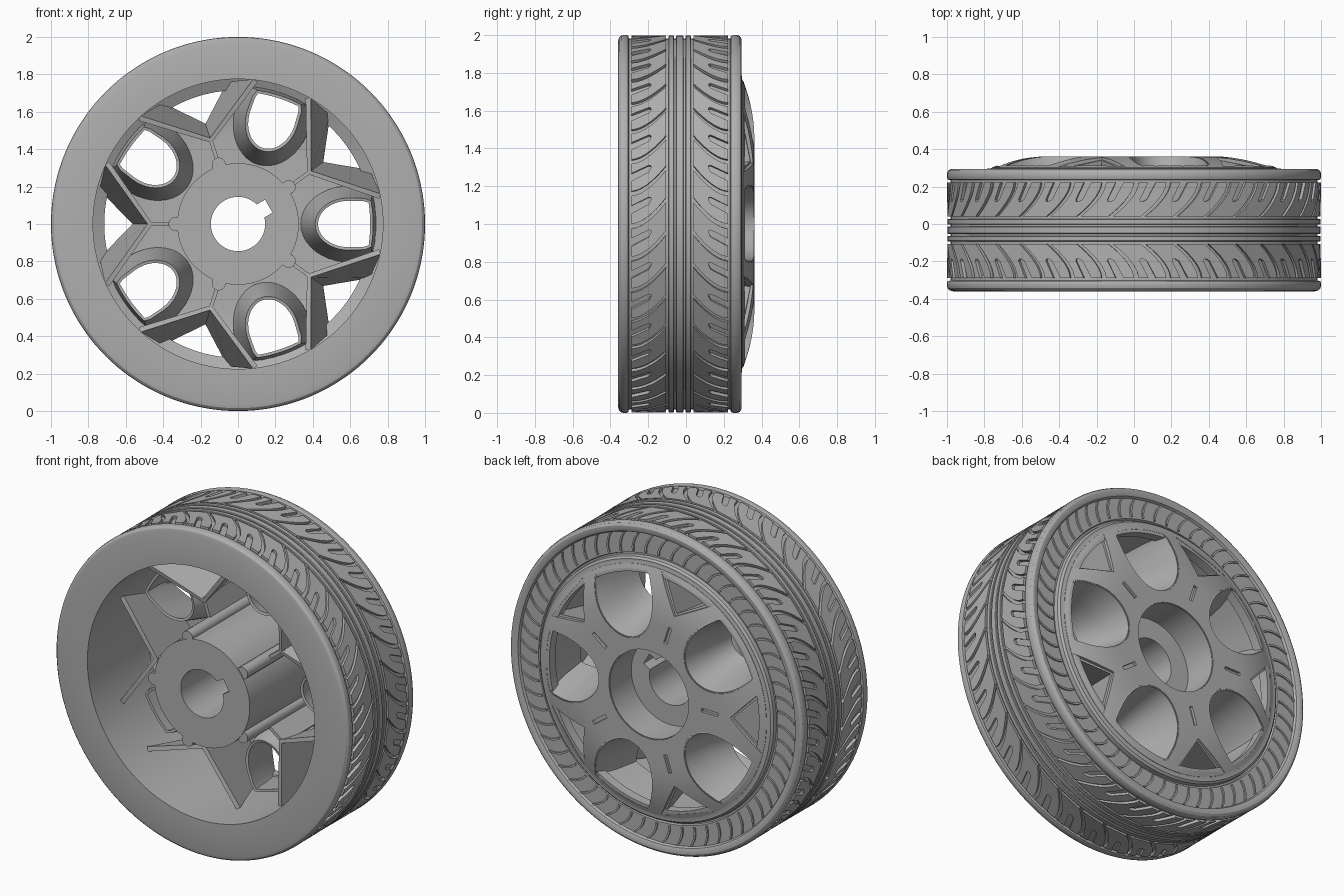
import bpy, bmesh
from math import sin, cos, asin, pi, tau, radians, hypot

if "Cube" in bpy.data.objects:
    bpy.data.objects.remove(bpy.data.objects["Cube"])

grey = bpy.data.materials.new("plain_grey")
grey.use_nodes = True
grey.diffuse_color = (0.43, 0.43, 0.43, 1)
grey.node_tree.nodes["Principled BSDF"].inputs["Base Color"].default_value = grey.diffuse_color

MID = -0.033                       # axial middle of the tyre
SPOKES = [radians(36 + 72 * k) for k in range(5)]
CUPS = [radians(72 * k) for k in range(5)]


def place(u, v, y, ang=0.0):
    """Radial u, tangential v and axial y, turned about the axle."""
    return (u * cos(ang) - v * sin(ang), y, 1 + u * sin(ang) + v * cos(ang))


def dome(u, v=0.0):
    """Axial height of the bulged wheel face."""
    return 0.362 - 0.62 * max(0, hypot(u, v) - 0.45) ** 2


def loft(bm, loops, closed=True, caps=True):
    rows = [[bm.verts.new(p) for p in loop] for loop in loops]
    n = len(rows[0])
    for a, b in zip(rows, rows[1:]):
        for i in range(n if closed else n - 1):
            j = (i + 1) % n
            bm.faces.new((a[i], a[j], b[j], b[i]))
    if caps:
        bm.faces.new(rows[0])
        bm.faces.new(rows[-1])


def finish(name, bm, cutter=None, thickness=0):
    bmesh.ops.recalc_face_normals(bm, faces=bm.faces)
    mesh = bpy.data.meshes.new(name)
    bm.to_mesh(mesh)
    bm.free()
    mesh.materials.append(grey)
    obj = bpy.data.objects.new(name, mesh)
    bpy.context.collection.objects.link(obj)
    if cutter:
        mod = obj.modifiers.new("cut", "BOOLEAN")
        mod.operation, mod.solver, mod.object = "DIFFERENCE", "EXACT", cutter
    if thickness:
        mod = obj.modifiers.new("wall", "SOLIDIFY")
        mod.thickness, mod.offset = thickness, 0
    if obj.modifiers:
        deps = bpy.context.evaluated_depsgraph_get()
        baked = bpy.data.meshes.new_from_object(obj.evaluated_get(deps))
        obj.modifiers.clear()
        obj.data = baked
    if cutter:
        bpy.data.objects.remove(cutter)
    return obj


def lathe(profile, steps=144):
    """Closed ring from (radius, axial) points."""
    bm = bmesh.new()
    rings = [[place(r, 0, y, tau * i / steps) for i in range(steps)] for r, y in profile]
    loft(bm, rings + rings[:1], caps=False)
    bmesh.ops.remove_doubles(bm, verts=bm.verts, dist=1e-5)
    return bm


def box(bm, u0, u1, half, y0, y1, ang):
    corners = [(u0, -half), (u1, -half), (u1, half), (u0, half)]
    loft(bm, [[place(u, v, y, ang) for u, v in corners] for y in (y0, y1)])


# Tyre body with beads at both shoulders and a recessed back sidewall
finish("tyre", lathe([
    (0.79, -0.36), (0.965, -0.36), (0.985, -0.355), (0.997, -0.343), (1, -0.33),
    (1, -0.315), (0.996, -0.306), (0.982, -0.302), (0.982, 0.234), (0.996, 0.238),
    (1, 0.25), (1, 0.272), (0.994, 0.285), (0.98, 0.294), (0.96, 0.294),
    (0.945, 0.287), (0.938, 0.272), (0.815, 0.272), (0.81, 0.26), (0.79, 0.26)]))

# Rim barrel with the inward flange at the back
finish("rim_barrel", lathe([
    (0.775, -0.36), (0.795, -0.36), (0.8, 0.26), (0.797, 0.285), (0.785, 0.296),
    (0.77, 0.296), (0.735, 0.31), (0.715, 0.31), (0.715, 0.25), (0.775, 0.22)]))

# Ribs around the middle of the tread
for name, y0, y1 in (("centre_rib", -0.02, 0.02), ("front_rib", -0.06, -0.03), ("back_rib", 0.03, 0.06)):
    finish(name, lathe([(0.975, MID + y0), (0.995, MID + y0), (0.998, MID + y0 + 0.004),
                        (0.998, MID + y1 - 0.004), (0.995, MID + y1), (0.975, MID + y1)]))

# Leaf-shaped tread blocks, each with a finger slot from the shoulder
PITCH = tau / 36
INNER, OUTER = 0.073, 0.255


def sweep(s):
    return 0.14 * (1 - s) ** 1.7


def leaf_outline():
    steps = [i / 7 for i in range(8)]
    low = [(s, sweep(s)) for s in steps]
    slot = [(1, 0.32), (0.5, 0.36), (0.44, 0.43), (0.44, 0.5), (0.5, 0.57), (1, 0.56)]
    slot = [(s, sweep(s) + PITCH * t) for s, t in slot]
    high = [(s, sweep(s) + PITCH * 0.86) for s in reversed(steps)]
    return low + slot + high


for name, side in (("front_tread", -1), ("back_tread", 1)):
    bm = bmesh.new()
    for k in range(36):
        loops = []
        for r in (0.975, 0.999):
            loops.append([place(r, 0, MID + side * (INNER + (OUTER - INNER) * s), t + k * PITCH)
                          for s, t in leaf_outline()])
        loft(bm, loops)
    finish(name, bm)

# Curved raised ticks on the back sidewall
bm = bmesh.new()
for k in range(60):
    start = tau * k / 60
    path = [(0.825 + 0.11 * s, start + 0.06 * s * s) for s in (0, 0.25, 0.5, 0.75, 1)]
    edge = path + [(r, a + 0.014) for r, a in reversed(path)]
    loft(bm, [[place(r, 0, y, a) for r, a in edge] for y in (0.268, 0.281)])
finish("sidewall_ticks", bm)

# Hub with a back recess and a keyed bore
bm = bmesh.new()
box(bm, 0.08, 0.19, 0.04, -0.5, 0.25, radians(30))
key = finish("key_cutter", bm)
finish("hub", lathe([
    (0.145, -0.35), (0.325, -0.35), (0.325, 0.34), (0.268, 0.358),
    (0.268, 0.15), (0.145, 0.15)], 96), key)

# Rounded bosses along the hub and thin webs out to the spokes
bm = bmesh.new()
for ang in SPOKES:
    loft(bm, [[place(0.335 + 0.037 * cos(tau * i / 16), 0.037 * sin(tau * i / 16), y, ang)
               for i in range(16)] for y in (-0.345, 0.32)])
finish("hub_bosses", bm)
bm = bmesh.new()
for ang in SPOKES:
    box(bm, 0.32, 0.49, 0.01, -0.12, 0.33, ang)
finish("hub_webs", bm)


def cup_outline(u0, half, r_out):
    """Round at the hub end, following the rim at the other."""
    reach = half * 1.3
    pts = [(u0 + reach - reach * sin(pi * i / 20), half * cos(pi * i / 20)) for i in range(21)]
    end = asin(half * 0.9 / r_out)
    corner = [(r_out * cos(end) - 0.03, half * 0.98)]
    arc = [(r_out * cos(end * t), r_out * sin(end * t)) for t in (-1, -0.6, -0.2, 0.2, 0.6, 1)]
    return pts + [(u, -v) for u, v in corner] + arc + corner


BACK_CUP = cup_outline(0.335, 0.205, 0.735)
MID_CUP = cup_outline(0.375, 0.16, 0.725)
FRONT_CUP = cup_outline(0.42, 0.132, 0.715)
BACK_VEE = [(0.73, 0.19), (0.55, 0), (0.73, -0.19)]
FRONT_VEE = [(0.7, 0.325), (0.47, 0), (0.7, -0.325)]

# Bulged star face, cut by cups, vee windows and short slots
bm = bmesh.new()
for ang in CUPS:
    loft(bm, [[place(u, v, y, ang) for u, v in BACK_CUP] for y in (0.1, 0.5)])
for ang in SPOKES:
    loft(bm, [[place(u, v, y, ang) for u, v in BACK_VEE] for y in (0.1, 0.5)])
    box(bm, 0.36, 0.47, 0.011, 0.345, 0.5, ang)
windows = finish("window_cutter", bm)
radii = [0.272 + 0.488 * i / 12 for i in range(13)]
finish("star_face", lathe([(r, dome(r)) for r in radii]
                          + [(r, dome(r) - 0.05) for r in reversed(radii)]), windows)

# Tapered cups that funnel in through the star face
bm = bmesh.new()
for ang in CUPS:
    loft(bm, [[place(u, v, dome(u, v) - 0.003, ang) for u, v in BACK_CUP],
              [place(u, v, 0.17, ang) for u, v in MID_CUP],
              [place(u, v, 0.02, ang) for u, v in FRONT_CUP]], caps=False)
finish("window_cups", bm, thickness=0.016)

# Deep vee walls that brace each spoke against the barrel
bm = bmesh.new()
for ang in SPOKES:
    loft(bm, [[place(u, v, dome(u, v) - 0.012, ang) for u, v in BACK_VEE],
              [place(u, v, -0.13, ang) for u, v in FRONT_VEE]], closed=False, caps=False)
finish("spoke_walls", bm, thickness=0.028)

# Smooth shading with crisp edges
for obj in bpy.context.scene.objects:
    obj.select_set(obj.type == "MESH")
    if obj.type == "MESH":
        bpy.context.view_layer.objects.active = obj
bpy.ops.object.shade_smooth_by_angle(angle=radians(30))
